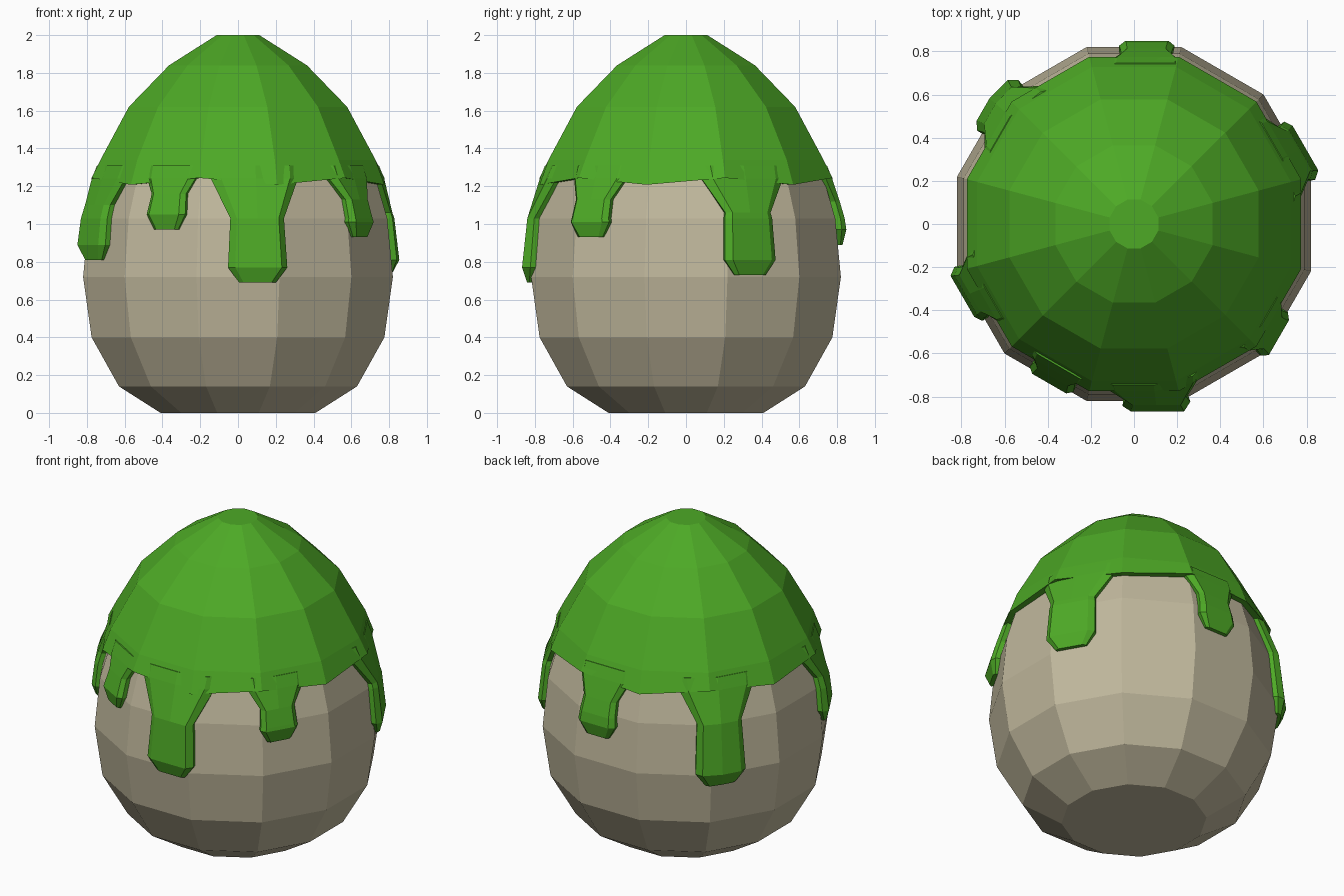
import bpy, bmesh, math

if "Cube" in bpy.data.objects:
    bpy.data.objects.remove(bpy.data.objects["Cube"])

SIDES = 12
STEP = math.tau / SIDES
# (apothem, height) rings of the egg, bottom to top
EGG = [(.41, 0), (.63, .14), (.775, .40), (.82, .72), (.79, 1.03),
       (.70, 1.34), (.545, 1.62), (.335, 1.84), (.09, 1.97)]


def material(name, color):
    mat = bpy.data.materials.new(name)
    mat.diffuse_color = (*color, 1)
    mat.use_nodes = True
    mat.node_tree.nodes["Principled BSDF"].inputs["Base Color"].default_value = mat.diffuse_color
    return mat


def finish(name, bm, mat):
    bmesh.ops.recalc_face_normals(bm, faces=bm.faces)
    mesh = bpy.data.meshes.new(name)
    bm.to_mesh(mesh)
    bm.free()
    mesh.materials.append(mat)
    obj = bpy.data.objects.new(name, mesh)
    bpy.context.collection.objects.link(obj)
    return obj


def lathe(name, rings, mat, wave=None):
    """Faceted shell; the first `wave` rings get an alternating height."""
    bm = bmesh.new()
    loops = []
    for i, (r, z) in enumerate(rings):
        loop = []
        for k in range(SIDES):
            a = (k + .5) * STEP
            rad = r / math.cos(STEP / 2)
            dz = .018 * (-1) ** (k + 1) * -1 if wave and i < wave else 0
            loop.append(bm.verts.new((rad * math.cos(a), rad * math.sin(a), z + dz)))
        loops.append(loop)
    for lo, hi in zip(loops, loops[1:]):
        for k in range(SIDES):
            n = (k + 1) % SIDES
            bm.faces.new((lo[k], lo[n], hi[n], hi[k]))
    bm.faces.new(loops[0])
    bm.faces.new(loops[-1])
    return finish(name, bm, mat)


def egg_point(angle, z, offset):
    """Point on the faceted egg wall, pushed out by offset."""
    for (r0, z0), (r1, z1) in zip(EGG, EGG[1:]):
        if z <= z1:
            r = r0 + (r1 - r0) * (z - z0) / (z1 - z0)
            break
    off_center = (angle + STEP / 2) % STEP - STEP / 2
    rad = (r + offset) / math.cos(off_center)
    return rad * math.cos(angle), rad * math.sin(angle), z


def drip(name, degrees, bottom, half, top_half, neck, mat):
    """Slime drip wrapped on the egg: flared top, neck, bulging tapered tip."""
    rows = [(1.31, top_half, .038), (1.24, top_half * .95, .045),
            (neck, half * .93, .05), (bottom + .08, half, .053), (bottom, half * .62, .025)]
    if neck > 1.05 and bottom < .95:
        rows.insert(3, (1.03, half * .96, .05))
    columns = [(-1, -.02), (-1, .55), (-.75, 1), (0, 1), (.75, 1), (1, .55), (1, -.02)]
    bm = bmesh.new()
    grid = []
    for z, hw, thick in rows:
        line = []
        for u, t in columns:
            angle = math.radians(degrees) + math.atan(u * hw / .83)
            line.append(bm.verts.new(egg_point(angle, z, t * thick if t > 0 else t)))
        grid.append(line)
    n = len(columns)
    for a, b in zip(grid, grid[1:]):
        for i in range(n):
            j = (i + 1) % n
            bm.faces.new((a[i], a[j], b[j], b[i]))
    bm.faces.new(grid[0])
    bm.faces.new(grid[-1])
    return finish(name, bm, mat)


shell_mat = material("beige_shell", (.53, .48, .335))
slime_mat = material("green_slime", (.075, .40, .019))

# Egg body
lathe("egg", EGG, shell_mat)

# Slime cap with a wavy lower rim
lathe("slime_cap", [(.735, 1.228), (.775, 1.226), (.728, 1.34), (.578, 1.62),
                    (.365, 1.84), (.113, 2.0)], slime_mat, wave=2)

# Drips around the rim: angle, tip height, half width, top half width, neck height
DRIPS = [(-83, .69, .155, .28, 1.03), (-118, .97, .12, .17, 1.16),
         (-38, .93, .12, .2, 1.13), (24, .73, .15, .28, 1.06),
         (86, .89, .13, .2, 1.12), (139, .66, .15, .27, 1.05),
         (203, .81, .14, .24, 1.1)]
for i, args in enumerate(DRIPS):
    drip(f"drip_{i + 1}", *args, slime_mat)
